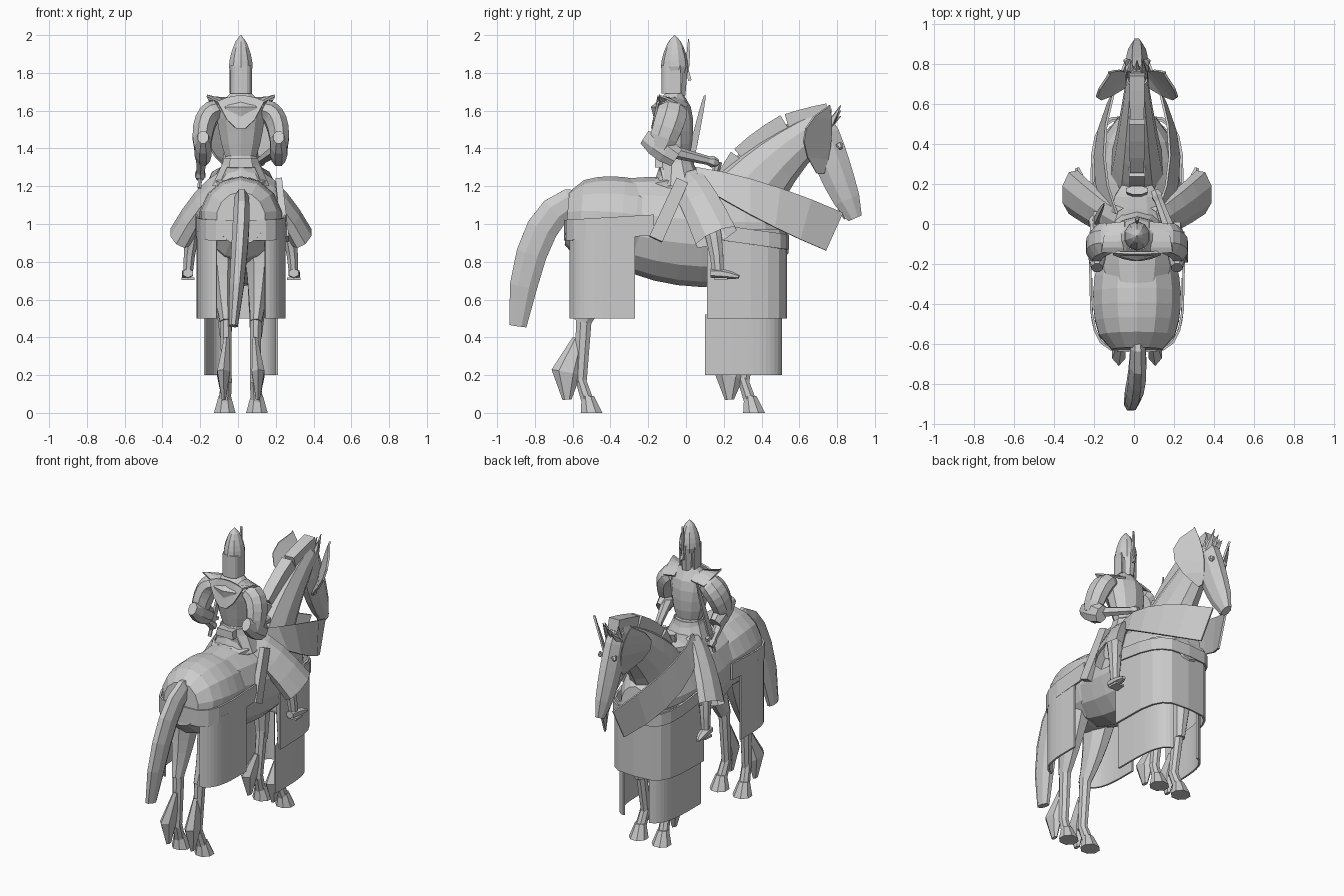
import bpy, bmesh, math
from mathutils import Vector

cube = bpy.data.objects.get("Cube")
if cube:
    bpy.data.objects.remove(cube, do_unlink=True)

AXIS = Vector((0.015, 0, 0))  # the sagittal plane of horse and rider
LEFT, RIGHT = 1, -1
SIDES = {"left": LEFT, "right": RIGHT}


def curve_point(controls, t):
    """Point on a Bezier curve with any number of controls."""
    points = [Vector(c) for c in controls]
    while len(points) > 1:
        points = [a.lerp(b, t) for a, b in zip(points, points[1:])]
    return points[0]


def place(point, side):
    return Vector((point[0] * side, point[1], point[2])) + AXIS


def finish(name, bm):
    bmesh.ops.recalc_face_normals(bm, faces=bm.faces)
    mesh = bpy.data.meshes.new(name)
    bm.to_mesh(mesh)
    bm.free()
    obj = bpy.data.objects.new(name, mesh)
    bpy.context.collection.objects.link(obj)
    return obj


def limb(name, controls, girth, tip, swell=0, flat=1, sides=8, steps=6, side=LEFT, level=False, capped=True):
    """Faceted form along a curve: half width runs from girth to tip, fuller in the middle by swell."""
    bm = bmesh.new()
    centres = [place(curve_point(controls, i / steps), side) for i in range(steps + 1)]
    rings = []
    for i, centre in enumerate(centres):
        t = i / steps
        half = girth + (tip - girth) * t + swell * math.sqrt(abs(math.sin(math.pi * t)))
        along = (centres[min(i + 1, steps)] - centres[max(i - 1, 0)]).normalized()
        if level:
            along = Vector((0, 0, 1))
        across = Vector((1, 0, 0))
        across = (across - along * across.dot(along)).normalized()
        depth = along.cross(across) * flat
        ring = []
        for k in range(sides):
            angle = math.tau * (k + 0.5) / sides
            offset = across * math.cos(angle) + depth * math.sin(angle)
            ring.append(bm.verts.new(centre + offset * half))
        rings.append(ring)
    for low, high in zip(rings, rings[1:]):
        for k in range(sides):
            following = (k + 1) % sides
            bm.faces.new((low[k], low[following], high[following], high[k]))
    if capped:
        bm.faces.new(rings[0])
        bm.faces.new(rings[-1])
    return finish(name, bm)


def sheet(name, first, second, side=LEFT):
    """Thin plate or cloth between two rows of points."""
    bm = bmesh.new()
    rows = [[bm.verts.new(place(p, side)) for p in row] for row in (first, second)]
    for a, b, c, d in zip(rows[0], rows[0][1:], rows[1][1:], rows[1]):
        bm.faces.new((a, b, c, d))
    obj = finish(name, bm)
    solid = obj.modifiers.new("thickness", "SOLIDIFY")
    solid.thickness = 0.012
    solid.offset = 0
    return obj


def ribbon(name, first, second, side=LEFT, steps=5):
    rows = [[curve_point(edge, i / steps) for i in range(steps + 1)] for edge in (first, second)]
    return sheet(name, rows[0], rows[1], side)


def drape(name, width, start, end, top, bottom, side=LEFT, share=1, slope=0, steps=10):
    """Hanging cloth wrapped in a rounded U; share tells how much of the U it covers."""
    upper, lower = [], []
    for i in range(steps + 1):
        angle = math.pi * share * i / steps
        c, s = math.cos(angle), math.sin(angle)
        x = width * math.copysign(math.sqrt(abs(c)), c)
        y = start + (end - start) * math.sqrt(abs(s))
        upper.append((x, y, top + slope * y))
        lower.append((x, y, bottom + slope * y))
    return sheet(name, upper, lower, side)


# Horse trunk, neck, head and tail
limb("horse_body", [(0, -.6, 1.08), (0, 0, .9), (0, .53, .97)], girth=.06, tip=.1, swell=.15,
     flat=1.25, sides=14, steps=10)
limb("horse_rump", [(0, -.63, 1.03), (0, -.05, .98)], girth=.13, tip=.1, swell=.11, flat=1.08, sides=14, steps=8)
limb("horse_neck", [(0, .28, 1.1), (0, .45, 1.35), (0, .73, 1.53)], girth=.14, tip=.055, flat=1.5, sides=10)
limb("horse_head", [(0, .7, 1.55), (0, .76, 1.33), (0, .895, 1.03)], girth=.045, tip=.026, swell=.026, flat=1.6)
limb("lower_jaw", [(0, .77, 1.2), (0, .85, 1.03)], girth=.03, tip=.015, sides=6, steps=2)
limb("tail", [(0, -.52, 1.13), (.02, -.82, 1.15), (-.04, -.89, .46)], girth=.025, tip=.026, swell=.022, flat=1.9)

# Cropped mane made of blocks along the crest
crest = [(0, .2, 1.25), (0, .35, 1.55), (0, .75, 1.6)]
for i, (start, end) in enumerate(((0, .2), (.22, .68), (.7, 1))):
    ends = [curve_point(crest, t) for t in (start, (start + end) / 2, end)]
    limb(f"mane_block_{i}", ends, girth=.05, tip=.055, sides=4, steps=3)

# Forelock tufts
for i, lean in enumerate((-.03, 0, .03)):
    limb(f"forelock_tuft_{i}", [(lean, .74, 1.5), (lean, .78, 1.55), (lean, .82, 1.6 + lean)],
         girth=.03, tip=.002, sides=5, steps=3)

# Cloth bands around rump and chest
drape("rump_band", width=.235, start=-.17, end=-.64, top=1.06, bottom=.95, slope=.06)
drape("chest_band", width=.23, start=.1, end=.54, top=1.02, bottom=.94, slope=-.14)
drape("chest_skirt", width=.22, start=.11, end=.53, top=.97, bottom=.5)

for label, side in SIDES.items():
    # Hanging panels
    drape(f"rump_panel_{label}", width=.23, start=-.27, end=-.62, top=.96, bottom=.5, side=side, share=.4)
    drape(f"lower_chest_panel_{label}", width=.19, start=.1, end=.51, top=.52, bottom=.2, side=side, share=.42)

    # Horse legs, hooves and fetlock feathering
    limb(f"hind_thigh_{label}", [(.1, -.42, .95), (.1, -.45, .7), (.08, -.55, .48)],
         girth=.1, tip=.032, flat=1.5, side=side)
    limb(f"fore_thigh_{label}", [(.1, .36, .9), (.08, .35, .4)], girth=.08, tip=.033, flat=1.3, side=side)
    for end, knee, fetlock, hoof in (("hind", -.54, -.56, -.5), ("fore", .35, .3, .36)):
        limb(f"{end}_cannon_{label}", [(.08, knee, .5), (.075, fetlock, .16)], girth=.034, tip=.028,
             flat=1.3, side=side, steps=2)
        limb(f"{end}_pastern_{label}", [(.075, fetlock, .18), (.085, hoof - .02, .06)], girth=.03, tip=.035,
             side=side, steps=2)
        limb(f"{end}_hoof_{label}", [(.085, hoof - .02, .09), (.085, hoof, 0)], girth=.035, tip=.062,
             side=side, steps=2, level=True)
        top = .39 if end == "hind" else .32
        limb(f"{end}_feather_{label}", [(.075, fetlock - .01, top), (.1, fetlock - .11, .2), (.09, fetlock - .07, .07)],
             girth=.016, tip=.012, swell=.025, flat=2, sides=6, steps=2, side=side)

    # Bridle fins, ears, eyes and cloth reins
    ribbon(f"bridle_fin_{label}", [(.14, .76, 1.63), (.05, .79, 1.45), (.05, .73, 1.27)],
           [(.14, .75, 1.62), (.3, .53, 1.5), (.05, .69, 1.27)], side)
    limb(f"horse_ear_{label}", [(.035, .74, 1.52), (.05, .77, 1.61)], girth=.022, tip=.002,
         sides=5, steps=2, side=side)
    limb(f"horse_eye_{label}", [(.045, .81, 1.42), (.06, .82, 1.4)], girth=.02, tip=.01,
         sides=6, steps=2, side=side)
    ribbon(f"cloth_rein_{label}", [(.1, .05, 1.3), (.25, .4, 1.25), (.05, .83, 1.06)],
           [(.17, .08, 1.2), (.29, .4, 1), (.07, .74, .86)], side)

# Saddle
limb("saddle", [(0, -.16, 1.2), (0, .2, 1.24)], girth=.11, tip=.08, swell=.05, flat=.4)
limb("saddle_cantle", [(0, -.1, 1.18), (0, -.13, 1.3)], girth=.14, tip=.08, flat=.2, steps=2)
limb("saddle_pommel", [(0, .15, 1.25), (0, .17, 1.33)], girth=.05, tip=.06, flat=.4, steps=2)

# Rider trunk
limb("tunic_skirt", [(0, -.04, 1.2), (0, -.05, 1.36)], girth=.16, tip=.085, flat=.85, sides=10, steps=2, level=True)
limb("tunic_chest", [(0, -.05, 1.35), (0, -.05, 1.5), (0, -.08, 1.62)], girth=.085, tip=.135, swell=.012,
     flat=.78, sides=10, steps=4, level=True)
limb("tunic_yoke", [(0, -.08, 1.62), (0, -.06, 1.7)], girth=.135, tip=.05, flat=.78, sides=10, steps=2, level=True)
limb("belt", [(0, -.05, 1.31), (0, -.05, 1.35)], girth=.105, tip=.095, flat=.9, sides=10, steps=1, level=True)
limb("belt_pouch", [(0, -.14, 1.3), (0, -.14, 1.35)], girth=.09, tip=.08, flat=.4, sides=4, steps=1, level=True)
ribbon("back_mantle", [(-.12, -.14, 1.65), (0, -.15, 1.71), (.12, -.14, 1.65)],
       [(-.12, -.15, 1.64), (0, -.21, 1.36), (.12, -.15, 1.64)])

# Rider head and pointed helmet
limb("rider_head", [(0, -.04, 1.68), (0, -.04, 1.85)], girth=.036, tip=.05, flat=1.1, steps=3, level=True)
limb("nose", [(0, .01, 1.81), (0, .02, 1.76)], girth=.008, tip=.014, sides=4, steps=1)
limb("helmet", [(0, -.06, 1.8), (0, -.06, 2)], girth=.058, tip=.002, swell=.025, flat=1.1, sides=10, level=True)
drape("neck_guard", width=.053, start=-.03, end=-.125, top=1.84, bottom=1.69)
ribbon("brow_crest", [(0, 0, 1.82), (0, 0, 1.9), (0, .012, 1.98)], [(0, .015, 1.81), (0, .025, 1.9), (0, .016, 1.98)])

# Rider limbs and shoulder plates
hands = {"left": Vector((.1, .14, 1.33)), "right": Vector((.215, .01, 1.26))}
elbow = Vector((.205, -.14, 1.4))
for label, side in SIDES.items():
    hand = hands[label]
    reach = (hand - elbow).normalized() * .03
    ribbon(f"shoulder_plate_{label}", [(.06, .01, 1.63), (.06, -.07, 1.71), (.06, -.15, 1.62)],
           [(.15, 0, 1.61), (.17, -.08, 1.66), (.18, -.14, 1.68)], side)
    limb(f"upper_arm_{label}", [(.12, -.07, 1.61), (.21, -.07, 1.58), elbow], girth=.05, tip=.045, swell=.014,
         flat=1.4, side=side)
    limb(f"sleeve_cuff_{label}", [(.2, -.22, 1.46), (.2, -.05, 1.35)], girth=.03, tip=.04, swell=.014,
         flat=1.4, steps=3, side=side)
    limb(f"forearm_{label}", [elbow, hand], girth=.038, tip=.022, sides=6, steps=2, side=side)
    limb(f"hand_{label}", [hand - reach, hand + reach], girth=.022, tip=.02, swell=.01, sides=6, steps=2, side=side)

    # Flared thigh cloth, lower leg, boot and stirrup
    limb(f"thigh_cloth_{label}", [(.08, 0, 1.23), (.2, .06, 1.16), (.32, .16, .93)], girth=.05, tip=.065,
         flat=1.9, steps=4, side=side, capped=False)
    limb(f"lower_leg_{label}", [(.22, .1, 1.08), (.27, .16, .95), (.28, .17, .73)], girth=.05, tip=.026,
         flat=1.2, steps=4, side=side)
    limb(f"boot_{label}", [(.28, .13, .74), (.28, .2, .74), (.3, .28, .72)], girth=.03, tip=.012, swell=.01,
         flat=.8, sides=6, steps=4, side=side)
    limb(f"stirrup_{label}", [(.28, .15, .71), (.28, .22, .71)], girth=.05, tip=.045, flat=.2,
         sides=4, steps=1, side=side)

# Raised sword in the right hand, scabbard at the left hip
limb("sword_blade", [(.21, .01, 1.28), (.165, .1, 1.68)], girth=.01, tip=.003, swell=.003, flat=2.5,
     sides=4, side=RIGHT)
limb("sword_guard", [(.21, -.03, 1.31), (.21, .06, 1.29)], girth=.014, tip=.014, sides=4, steps=1, side=RIGHT)
limb("sword_grip", [(.22, -.01, 1.19), (.21, .02, 1.3)], girth=.012, tip=.012, sides=6, steps=1, side=RIGHT)
limb("scabbard", [(.2, -.02, 1.23), (.235, -.16, .92)], girth=.025, tip=.028, flat=1.9, sides=4, steps=1)
